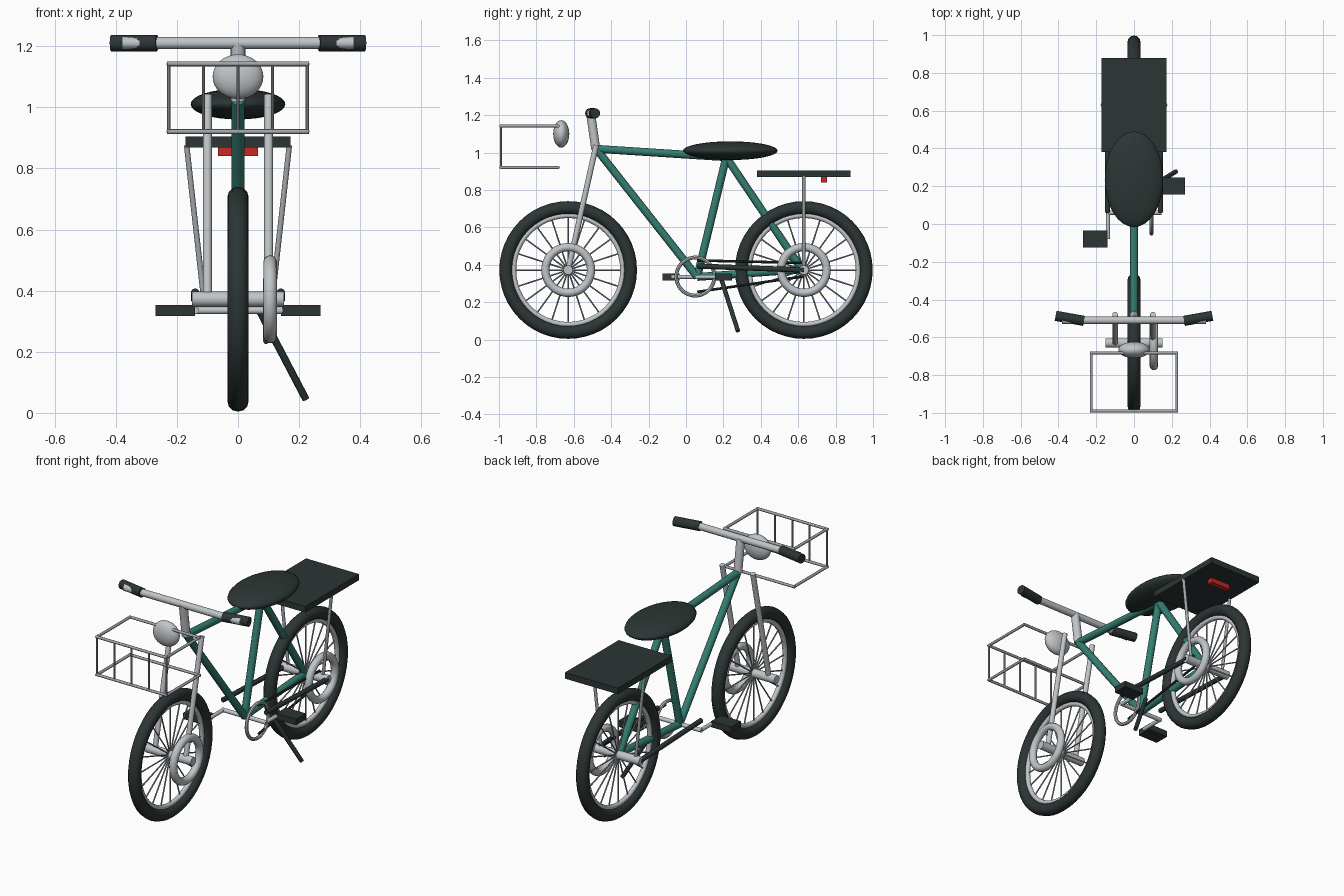
import bpy, math
from mathutils import Vector

if "Cube" in bpy.data.objects:
    bpy.data.objects.remove(bpy.data.objects["Cube"])


def material(name, rgb):
    m = bpy.data.materials.new(name)
    m.diffuse_color = (*rgb, 1)
    m.use_nodes = True
    m.node_tree.nodes["Principled BSDF"].inputs["Base Color"].default_value = m.diffuse_color
    return m


GREEN = material("frame green", (0.035, 0.21, 0.17))
BLACK = material("rubber black", (0.025, 0.037, 0.035))
SILVER = material("silver", (0.53, 0.56, 0.58))
STEEL = material("steel grey", (0.36, 0.38, 0.40))
RED = material("lamp red", (0.6, 0.02, 0.02))


def finish(name, mat, smooth=True):
    ob = bpy.context.object
    ob.name = name
    ob.data.materials.append(mat)
    if smooth:
        bpy.ops.object.shade_smooth_by_angle(angle=math.radians(40))
    return ob


def tube(name, a, b, r, mat, sides=16):
    a, b = Vector(a), Vector(b)
    bpy.ops.mesh.primitive_cylinder_add(vertices=sides, radius=r, depth=(b - a).length,
                                        location=(a + b) / 2)
    bpy.context.object.rotation_euler = (b - a).to_track_quat('Z', 'Y').to_euler()
    return finish(name, mat)


def ring(name, centre, major, minor, mat, minor_sides=12):
    bpy.ops.mesh.primitive_torus_add(major_radius=major, minor_radius=minor, major_segments=48,
                                     minor_segments=minor_sides, location=centre,
                                     rotation=(0, math.pi / 2, 0))
    return finish(name, mat)


def box(name, centre, size, mat):
    bpy.ops.mesh.primitive_cube_add(size=1, location=centre)
    bpy.context.object.scale = size
    return finish(name, mat, False)


def ellipsoid(name, centre, radii, mat):
    bpy.ops.mesh.primitive_uv_sphere_add(segments=32, ring_count=16, location=centre)
    bpy.context.object.scale = radii
    return finish(name, mat)


# Wheels: tyre, rim, hub, brake ring and spokes
AXLE_Z = 0.372
for end, y in (("front", -0.63), ("rear", 0.63)):
    ring(end + "_tyre", (0, y, AXLE_Z), 0.333, 0.035, BLACK)
    ring(end + "_rim", (0, y, AXLE_Z), 0.292, 0.014, SILVER)
    ring(end + "_brake_ring", (0.105, y, AXLE_Z), 0.122, 0.022, SILVER)
    tube(end + "_hub", (-0.15, y, AXLE_Z), (0.15, y, AXLE_Z), 0.025, SILVER)
    for i in range(20):
        a = math.tau * i / 20
        tube(end + "_spoke", (0, y, AXLE_Z),
             (0, y + 0.29 * math.cos(a), AXLE_Z + 0.29 * math.sin(a)), 0.004, STEEL, 6)

# Frame tubes
head, crank, seat, rear = (0, -0.48, 1.02), (0, 0.06, 0.335), (0, 0.215, 0.975), (0, 0.62, 0.375)
for name, a, b in (("top_tube", head, seat), ("down_tube", head, crank),
                   ("seat_tube", crank, seat), ("seat_stay", seat, rear),
                   ("chain_stay", crank, rear)):
    tube(name, a, b, 0.021, GREEN)

# Stem, handlebar, grips and fork
tube("stem", (0, -0.483, 1.02), (0, -0.51, 1.21), 0.024, SILVER)
tube("handlebar", (-0.38, -0.51, 1.21), (0.38, -0.51, 1.21), 0.02, SILVER)
for s in (-1, 1):
    tube("grip", (s * 0.265, -0.513, 1.21), (s * 0.415, -0.486, 1.21), 0.027, BLACK)
    tube("fork_leg", (s * 0.1, -0.48, 1.04), (s * 0.1, -0.63, AXLE_Z), 0.015, SILVER)
    tube("rack_strut", (s * 0.168, 0.63, 0.875), (s * 0.112, 0.63, AXLE_Z), 0.009, STEEL)
    tube("side_bar", (s * 0.14, 0.06, 0.393), (s * 0.14, 0.63, 0.372), 0.014, BLACK)
    # Crank arm and pedal on each side
    tube("crank_arm", (s * 0.138, 0.06, 0.335), (s * 0.138, 0.06 + s * 0.14, 0.335), 0.011, SILVER)
    box("pedal", (s * 0.205, 0.06 + s * 0.14, 0.335), (0.13, 0.09, 0.036), BLACK)

# Drivetrain and kickstand
tube("crank_spindle", (-0.145, 0.06, 0.335), (0.145, 0.06, 0.335), 0.012, SILVER)
ring("chainring", (0.092, 0.05, 0.337), 0.102, 0.01, SILVER, 8)
for z0, z1 in ((0.423, 0.41), (0.255, 0.338)):
    tube("chain_run", (0.092, 0.06, z0), (0.092, 0.63, z1), 0.007, BLACK, 8)
tube("kickstand", (0.07, 0.185, 0.335), (0.222, 0.278, 0.045), 0.012, BLACK)

# Saddle, rear rack and lamps
ellipsoid("saddle", (0, 0.237, 1.01), (0.155, 0.253, 0.05), BLACK)
box("rear_rack", (0, 0.63, 0.887), (0.345, 0.5, 0.036), BLACK)
lamp = box("rear_lamp", (0, 0.737, 0.857), (0.13, 0.032, 0.032), RED)
ellipsoid("headlight", (0, -0.667, 1.1), (0.083, 0.043, 0.073), SILVER)

# Wire basket: two hoops joined by front uprights
W, Y0, Y1 = 0.226, -0.99, -0.682
for z in (0.92, 1.142):
    for y in (Y0, Y1):
        tube("basket_crossbar", (-W - 0.006, y, z), (W + 0.006, y, z), 0.008, STEEL, 10)
    for s in (-1, 1):
        tube("basket_side_wire", (s * W, Y0, z), (s * W, Y1, z), 0.008, STEEL, 10)
for i in range(-2, 3):
    tube("basket_upright", (i * W / 2, Y0, 0.92), (i * W / 2, Y0, 1.142), 0.0055, STEEL, 8)
